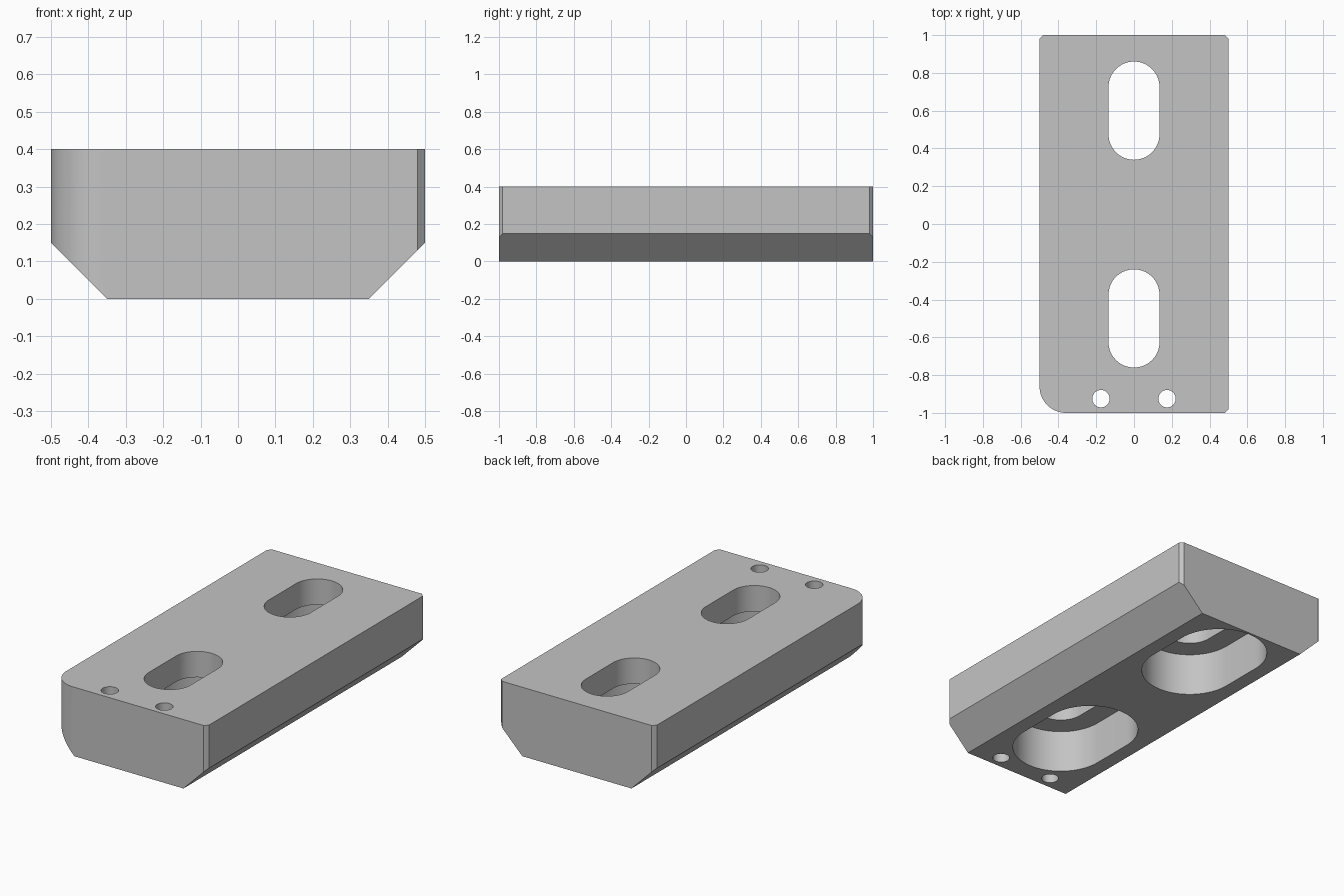
import bpy
import bmesh
from math import radians, cos, sin
from mathutils import Vector

cube = bpy.data.objects.get("Cube")
if cube:
    bpy.data.objects.remove(cube, do_unlink=True)

HEIGHT = 0.4
HALF_W, HALF_L = 0.5, 1.0

grey = bpy.data.materials.new("plain grey")
grey.use_nodes = True
grey.diffuse_color = (0.55, 0.55, 0.55, 1)
grey.node_tree.nodes["Principled BSDF"].inputs["Base Color"].default_value = grey.diffuse_color


def arc(cx, cy, r, start, end, steps):
    """Points along an arc, angles in degrees."""
    angles = [radians(start + (end - start) * i / steps) for i in range(steps + 1)]
    return [(cx + r * cos(a), cy + r * sin(a)) for a in angles]


def prism(name, outline, z0, z1):
    """Extrude a closed counter-clockwise outline from z0 to z1."""
    bm = bmesh.new()
    base = bm.faces.new([bm.verts.new((x, y, z0)) for x, y in outline])
    out = bmesh.ops.extrude_face_region(bm, geom=[base], use_keep_orig=True)
    top = [v for v in out["geom"] if isinstance(v, bmesh.types.BMVert)]
    bmesh.ops.translate(bm, verts=top, vec=(0, 0, z1 - z0))
    bmesh.ops.recalc_face_normals(bm, faces=bm.faces)
    mesh = bpy.data.meshes.new(name)
    bm.to_mesh(mesh)
    bm.free()
    mesh.materials.append(grey)
    obj = bpy.data.objects.new(name, mesh)
    bpy.context.collection.objects.link(obj)
    return obj


def slot(cy, r, half):
    """Slot outline, long axis along y."""
    return arc(0, cy + half, r, 0, 180, 32) + arc(0, cy - half, r, 180, 360, 32)


# Plate outline: one rounded corner, three small chamfers
c, r = 0.02, 0.14
outline = arc(-HALF_W + r, -HALF_L + r, r, 180, 270, 20) + [
    (HALF_W - c, -HALF_L), (HALF_W, -HALF_L + c),
    (HALF_W, HALF_L - c), (HALF_W - c, HALF_L),
    (-HALF_W + c, HALF_L), (-HALF_W, HALF_L - c)]
plate = prism("slotted_plate", outline, 0, HEIGHT)

# Sloping cuts along both lower long edges
bm = bmesh.new()
bm.from_mesh(plate.data)
for side in (-1, 1):
    cut = bmesh.ops.bisect_plane(
        bm, geom=bm.verts[:] + bm.edges[:] + bm.faces[:], dist=1e-5,
        plane_co=Vector((side * 0.35, 0, 0)), plane_no=Vector((side, 0, -1)),
        clear_outer=True)
    rim = [e for e in cut["geom_cut"] if isinstance(e, bmesh.types.BMEdge)]
    bmesh.ops.holes_fill(bm, edges=rim, sides=0)
bmesh.ops.recalc_face_normals(bm, faces=bm.faces)
bm.to_mesh(plate.data)
bm.free()

# Cutters: stepped slots (wide below, narrow above) and two pin holes
cutters = []
for cy in (0.6, -0.5):
    cutters.append(prism("slot_cutter", slot(cy, 0.135, 0.125), 0.2, 0.5))
    cutters.append(prism("recess_cutter", slot(cy, 0.2625, 0.125), -0.1, 0.25))
for x in (-0.175, 0.175):
    cutters.append(prism("pin_hole_cutter", arc(x, -0.925, 0.046, 0, 360, 32)[:-1], -0.1, 0.5))

for cutter in cutters:
    cutter.hide_render = True
    mod = plate.modifiers.new("cut", "BOOLEAN")
    mod.operation = "DIFFERENCE"
    mod.solver = "EXACT"
    mod.object = cutter

# Apply the cuts and remove the helpers
bpy.context.view_layer.update()
evaluated = plate.evaluated_get(bpy.context.evaluated_depsgraph_get())
finished = bpy.data.meshes.new_from_object(evaluated)
plate.modifiers.clear()
plate.data = finished
for cutter in cutters:
    bpy.data.objects.remove(cutter, do_unlink=True)

# Smooth curved walls, crisp edges
bpy.ops.object.select_all(action="DESELECT")
plate.select_set(True)
bpy.context.view_layer.objects.active = plate
bpy.ops.object.shade_smooth_by_angle(angle=radians(25))
